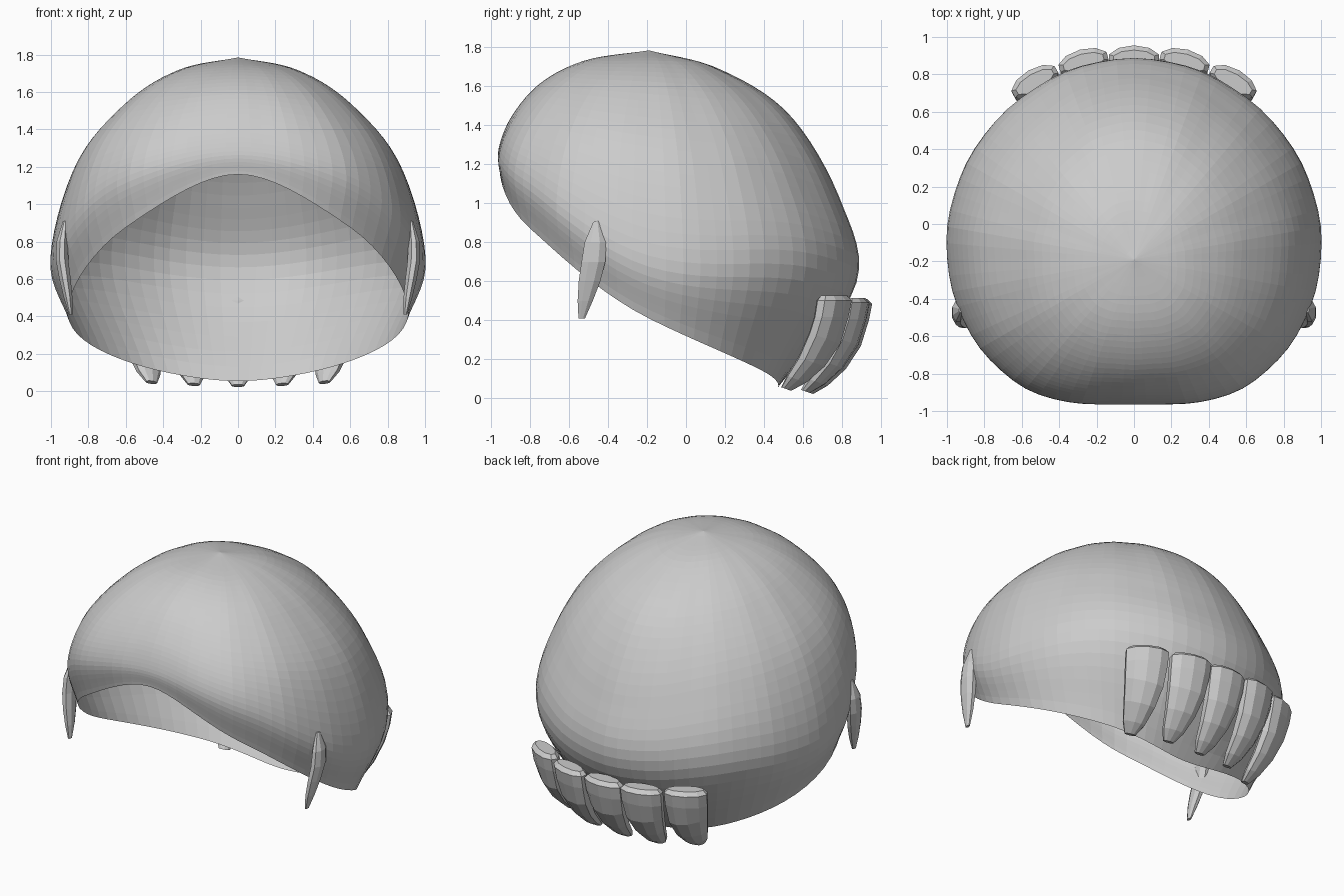
import bpy, bmesh, math
from mathutils import Vector, Matrix

cube = bpy.data.objects.get("Cube")
if cube:
    bpy.data.objects.remove(cube, do_unlink=True)

grey = bpy.data.materials.new("hair_grey")
grey.use_nodes = True
tone = (0.6, 0.6, 0.6, 1)
grey.diffuse_color = tone
grey.node_tree.nodes["Principled BSDF"].inputs["Base Color"].default_value = tone


def spline(points, t, closed=False):
    """Smooth curve through points, with t counted in points."""
    n = len(points)
    i = math.floor(t) if closed else min(int(t), n - 2)
    f = t - i

    def at(k):
        if closed:
            return points[k % n]
        if k < 0:
            return points[0] * 2 - points[1]
        if k >= n:
            return points[-1] * 2 - points[-2]
        return points[k]

    a, b, c, d = (at(i + k) for k in (-1, 0, 1, 2))
    return b + (c - a) * (f / 2) + (a * 2 - b * 5 + c * 4 - d) * (f * f / 2) \
        + (b * 3 - a - c * 3 + d) * (f ** 3 / 2)


def bridge(bm, rings):
    for low, high in zip(rings, rings[1:]):
        n = len(low)
        for i in range(n):
            j = (i + 1) % n
            bm.faces.new((low[i], low[j], high[j], high[i]))


def finish(bm, name):
    bmesh.ops.recalc_face_normals(bm, faces=bm.faces)
    mesh = bpy.data.meshes.new(name)
    bm.to_mesh(mesh)
    bm.free()
    mesh.materials.append(grey)
    obj = bpy.data.objects.new(name, mesh)
    bpy.context.collection.objects.link(obj)
    return obj


# Hair cap: profiles (radius, height) from crown to rim, at eighth turns
CROWN = (0, 1.785)
CROWN_Y = -0.19
front = [CROWN, (.32, 1.735), (.55, 1.62), (.7, 1.45), (.77, 1.28), (.765, 1.16)]
front_diag = [CROWN, (.35, 1.72), (.61, 1.58), (.82, 1.36), (.915, 1.12), (.86, .87)]
side = [CROWN, (.31, 1.72), (.6, 1.54), (.87, 1.21), (1, .72), (.91, .41)]
back_diag = [CROWN, (.33, 1.71), (.65, 1.5), (.91, 1.14), (1.045, .67), (.8, .15)]
back = [CROWN, (.36, 1.69), (.72, 1.455), (.98, 1.02), (1.06, .58), (.66, .055)]
half = [front, front_diag, side, back_diag, back]
profiles = [[Vector(p) for p in prof] for prof in half + half[3:0:-1]]

COLS, ROWS = 72, 34
bm = bmesh.new()
rings = []
for row in range(1, ROWS + 1):
    t = row / ROWS * 5
    keys = [spline(prof, t) for prof in profiles]
    ring = []
    for col in range(COLS):
        turn = col / COLS
        r, z = spline(keys, turn * 8, closed=True)
        # Gentle pleats that fade towards the rim
        a = turn * math.tau
        pleat = math.cos(18 * a) + 0.6 * math.cos(11 * a)
        r *= 1 + 0.006 * pleat * (1 - row / ROWS)
        ring.append(bm.verts.new((r * math.sin(a), CROWN_Y - r * math.cos(a), z)))
    rings.append(ring)
bridge(bm, rings)
tip = bm.verts.new((0, CROWN_Y, CROWN[1]))
for i in range(COLS):
    bm.faces.new((tip, rings[0][i], rings[0][(i + 1) % COLS]))
finish(bm, "hair_cap")


def lock(name, stations, sides, place, twist):
    """Tapered lock: stations are (centre, half width, half depth)."""
    bm = bmesh.new()
    rings = []
    for centre, wide, deep in stations:
        ring = []
        for k in range(sides):
            a = math.tau * (k + 0.5) / sides
            offset = twist @ Vector((wide * math.cos(a), deep * math.sin(a), 0))
            # Tilt the section so that it stays across the curving path
            offset.z = -0.35 * offset.y if centre[2] < 0.4 else 0
            ring.append(bm.verts.new(place @ Vector(centre) + offset))
        rings.append(ring)
    bridge(bm, rings)
    bm.faces.new(rings[0])
    bm.faces.new(rings[-1])
    return finish(bm, name)


# Neck locks: a row of five around the back
neck = [((0, 0, .51), .115, .045), ((0, 0, .485), .14, .07),
        ((0, -.015, .4), .138, .068), ((0, -.05, .29), .125, .062),
        ((0, -.12, .17), .1, .055), ((0, -.2, .08), .07, .042),
        ((0, -.255, .03), .035, .022)]
spots = [(0, .885, 0, 0), (.27, .865, .01, 15), (.53, .76, .03, 30)]
for x, y, z, angle in spots:
    for sign in ((1, -1) if x else (1,)):
        turn = math.radians(-angle * sign)
        place = Matrix.Translation((sign * x, y, z * 0.6)) @ Matrix.Rotation(turn / 2, 4, 'Z')
        label = "middle" if not x else ("left" if sign > 0 else "right") + ("_inner" if x < .4 else "_outer")
        lock("neck_lock_" + label, neck, 10, place, Matrix.Rotation(turn, 3, 'Z'))

# Sideburns: pointed locks in front of the ears
burn = [((.925, -.46, .91), .012, .015), ((.94, -.465, .8), .033, .06),
        ((.94, -.475, .7), .036, .066), ((.925, -.495, .6), .033, .06),
        ((.908, -.517, .5), .025, .042), ((.895, -.535, .41), .01, .018)]
for sign, label in ((1, "left"), (-1, "right")):
    stations = [((sign * c[0], c[1], c[2]), w, d) for c, w, d in burn]
    lock("sideburn_" + label, stations, 8, Matrix.Identity(4), Matrix.Identity(3))
